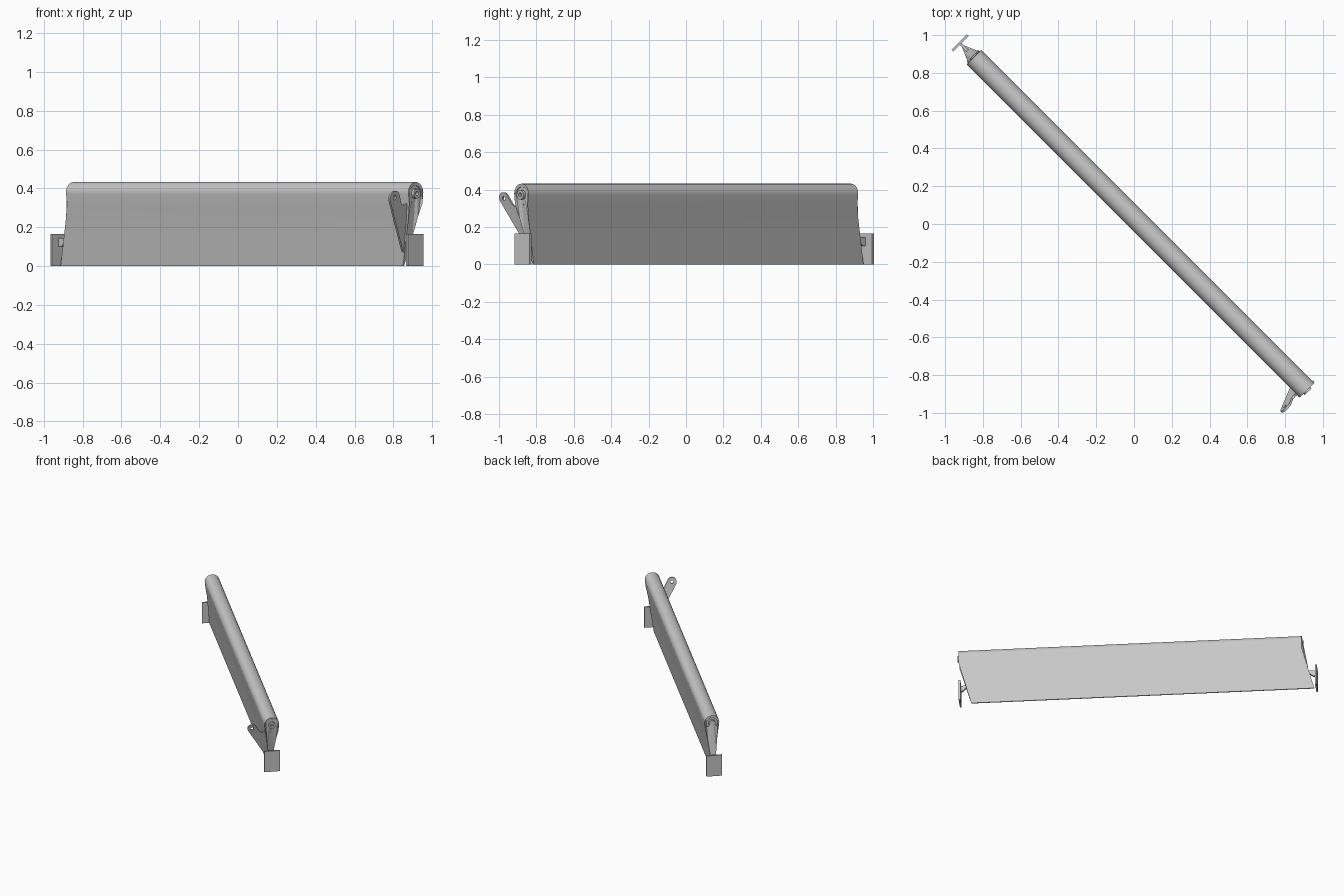
import bpy, bmesh
from math import pi, sin, cos
from mathutils import Matrix

cube = bpy.data.objects.get("Cube")
if cube:
    bpy.data.objects.remove(cube, do_unlink=True)

metal = bpy.data.materials.new("grey_metal")
metal.use_nodes = True
grey = (0.58, 0.58, 0.58, 1)
metal.diffuse_color = grey
metal.node_tree.nodes["Principled BSDF"].inputs["Base Color"].default_value = grey

TURN = Matrix.Rotation(-pi / 4, 4, 'Z')   # span runs along local x
MID = 0.025                               # centre plane in local y
PIVOT = 0.378                             # height of the rounded nose
RADIUS = 0.054
NOSE_START = 0.32                         # ends are square above, raked below


def make(name, bm):
    bmesh.ops.recalc_face_normals(bm, faces=bm.faces)
    bm.transform(TURN)
    mesh = bpy.data.meshes.new(name)
    bm.to_mesh(mesh)
    bm.free()
    mesh.materials.append(metal)
    ob = bpy.data.objects.new(name, mesh)
    bpy.context.collection.objects.link(ob)
    return ob


def prism(name, outline, start, end):
    """Loft a (y, z) outline along x; start and end give x for each height."""
    bm = bmesh.new()
    a = [bm.verts.new((start(z), y, z)) for y, z in outline]
    b = [bm.verts.new((end(z), y, z)) for y, z in outline]
    n = len(outline)
    for i in range(n):
        j = (i + 1) % n
        bm.faces.new((a[i], a[j], b[j], b[i]))
    for loop in (a, b):
        cap = bm.faces.new(loop)
        bmesh.ops.triangulate(bm, faces=[cap])
    return make(name, bm)


def cylinder(name, x, y, z, radius, length):
    bm = bmesh.new()
    bmesh.ops.create_cone(bm, cap_ends=True, segments=32, radius1=radius, radius2=radius,
                          depth=length, matrix=Matrix.Translation((x, y, z)) @ Matrix.Rotation(pi / 2, 4, 'Y'))
    return make(name, bm)


def box(name, lo, hi):
    outline = [(lo[1], lo[2]), (hi[1], lo[2]), (hi[1], hi[2]), (lo[1], hi[2])]
    return prism(name, outline, lambda z: lo[0], lambda z: hi[0])


def cut(ob, cutter):
    cutter.hide_render = True
    mod = ob.modifiers.new("cut", 'BOOLEAN')
    mod.operation = 'DIFFERENCE'
    mod.solver = 'EXACT'
    mod.object = cutter
    bpy.context.view_layer.objects.active = ob
    bpy.ops.object.modifier_apply(modifier=mod.name)
    bpy.data.objects.remove(cutter, do_unlink=True)


def smooth(ob):
    bpy.ops.object.select_all(action='DESELECT')
    ob.select_set(True)
    bpy.context.view_layer.objects.active = ob
    bpy.ops.object.shade_smooth_by_angle(angle=pi / 6)


def rake(z):
    return 0.09 * max(0, NOSE_START - z) / NOSE_START


# Long tapered panel with a rounded nose on top and a thin lower edge
half = [(0.004, 0), (0.022, 0.15), (0.034, 0.25), (0.047, NOSE_START)]
nose = [(MID + RADIUS * cos(t), PIVOT + RADIUS * sin(t))
        for t in [pi * (i / 24 * 1.1 - 0.05) for i in range(25)]]
outline = [(MID + w, z) for w, z in half] + nose + [(MID - w, z) for w, z in reversed(half)]
panel = prism("flap_panel", outline, lambda z: -1.223 - rake(z), lambda z: 1.27 - rake(z))

# Recessed round sockets with a bushing at each end of the nose
for side, x in (("right", -1.223), ("left", 1.27)):
    cut(panel, cylinder("socket_cutter", x, MID, PIVOT - 0.005, 0.042, 0.016))
    bushing = cylinder(side + "_bushing", x, MID, PIVOT - 0.005, 0.025, 0.02)
    cut(bushing, cylinder("bore_cutter", x, MID, PIVOT - 0.005, 0.011, 0.1))
    smooth(bushing)
smooth(panel)

# Square end plates, each joined to the panel by a small gusset
for side, x0, x1, root in (("right", -1.335, -1.323, -1.25), ("left", 1.255, 1.267, 1.2)):
    box(side + "_end_plate", (x0, -0.03, 0), (x1, 0.085, 0.165))
    mid = (x0 + x1) / 2
    prism(side + "_gusset", [(MID - 0.008, 0.1), (MID + 0.008, 0.1), (MID + 0.008, 0.145), (MID - 0.008, 0.145)],
          lambda z: mid, lambda z: mid + (root - mid) * (0.3 + 0.7 * (z - 0.1) / 0.045))

# Raked actuator arm with a rounded eye at its tip
EYE_Y, EYE_Z, EYE_R = -0.118, 0.352, 0.034
tip = [(EYE_Y + EYE_R * cos(t), EYE_Z + EYE_R * sin(t))
       for t in [pi * (0.2 + i / 16) for i in range(17)]]
arm_outline = tip + [(0.01, 0.07), (0.025, 0.07), (0.025, 0.33), (-0.02, 0.325), (-0.04, 0.31), (-0.06, 0.318)]
arm = prism("actuator_arm", arm_outline, lambda z: 1.165 + 0.235 * z, lambda z: 1.177 + 0.235 * z)
cut(arm, cylinder("eye_cutter", 1.25, EYE_Y, EYE_Z, 0.011, 0.2))
smooth(arm)
